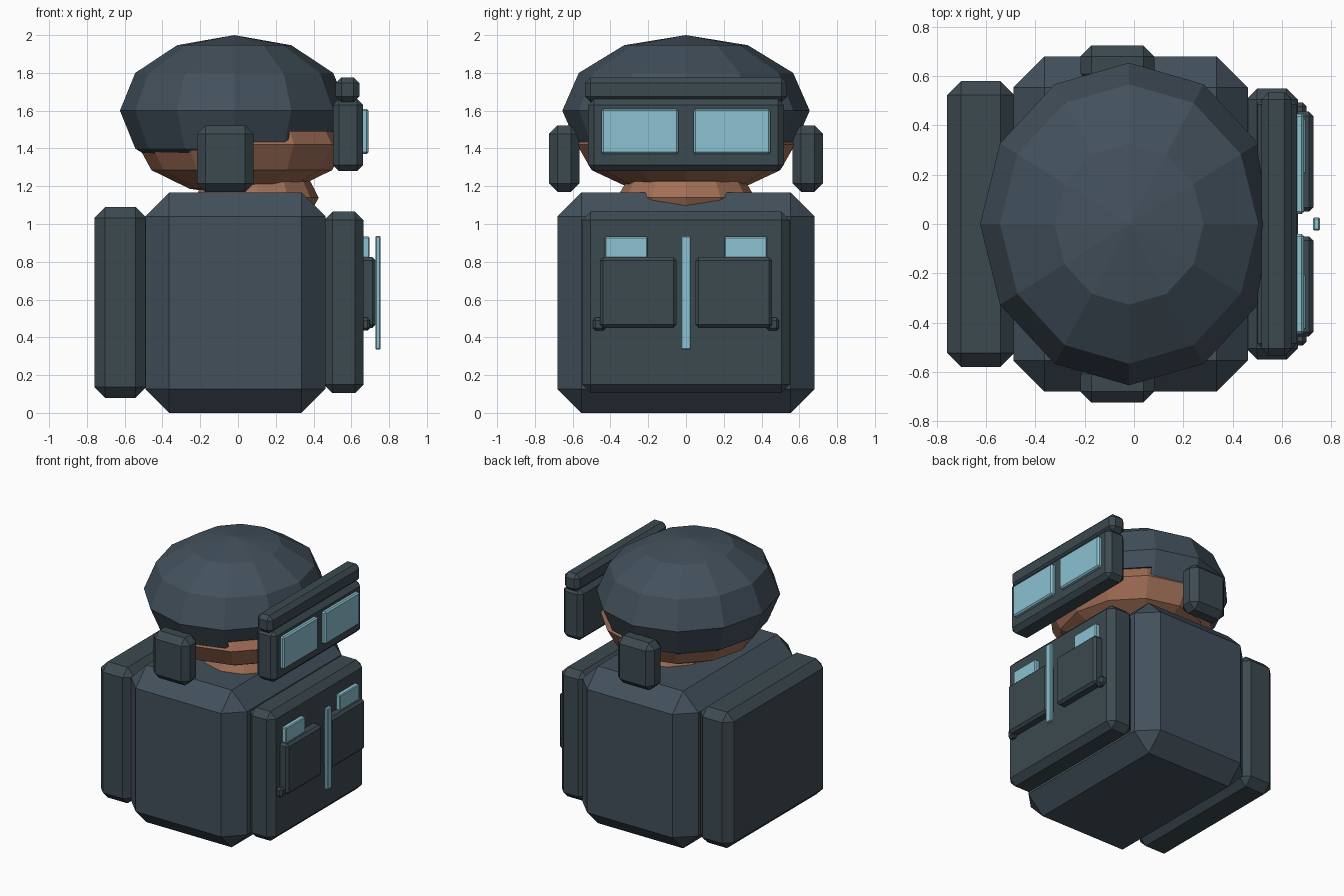
import bpy, bmesh
from mathutils import Matrix, Vector

if "Cube" in bpy.data.objects:
    bpy.data.objects.remove(bpy.data.objects["Cube"])


def material(name, rgb):
    m = bpy.data.materials.new(name)
    m.diffuse_color = (*rgb, 1)
    m.use_nodes = True
    m.node_tree.nodes["Principled BSDF"].inputs["Base Color"].default_value = m.diffuse_color
    return m


CLOTH = material("cloth", (0.055, 0.08, 0.105))
GEAR = material("gear", (0.045, 0.068, 0.08))
SKIN = material("skin", (0.36, 0.16, 0.095))
GLOW = material("glow", (0.26, 0.54, 0.64))


def finish(name, bm, mat):
    bmesh.ops.recalc_face_normals(bm, faces=bm.faces)
    me = bpy.data.meshes.new(name)
    bm.to_mesh(me)
    bm.free()
    me.materials.append(mat)
    ob = bpy.data.objects.new(name, me)
    bpy.context.collection.objects.link(ob)
    return ob


def box(name, x, y, z, chamfer, mat):
    """Chamfered box from (min, max) ranges."""
    bm = bmesh.new()
    size = [r[1] - r[0] for r in (x, y, z)]
    mid = [(r[0] + r[1]) / 2 for r in (x, y, z)]
    bmesh.ops.create_cube(bm, size=1, matrix=Matrix.LocRotScale(Vector(mid), None, Vector(size)))
    bmesh.ops.bevel(bm, geom=bm.edges[:], offset=chamfer, segments=1, profile=0.5, affect='EDGES')
    return finish(name, bm, mat)


def pair(name, x, y, z, chamfer, mat):
    """Same box on both sides of y = 0."""
    box(name + "_left", x, y, z, chamfer, mat)
    box(name + "_right", x, (-y[1], -y[0]), z, chamfer, mat)


def ellipsoid(center, radii):
    bm = bmesh.new()
    bmesh.ops.create_uvsphere(bm, u_segments=12, v_segments=6, radius=1,
                              matrix=Matrix.LocRotScale(Vector(center), None, Vector(radii)))
    return bm


# Body, backpack and chest plate
box("torso", (-0.49, 0.462), (-0.68, 0.68), (0, 1.167), 0.126, CLOTH)
box("backpack", (-0.76, -0.485), (-0.58, 0.58), (0.08, 1.09), 0.057, GEAR)
box("chest_plate", (0.455, 0.665), (-0.55, 0.55), (0.105, 1.065), 0.045, GEAR)

# Chest pouches with glowing inserts and side clips
pair("pouch", (0.645, 0.728), (0.05, 0.456), (0.45, 0.825), 0.017, GEAR)
pair("pouch_insert", (0.65, 0.697), (0.203, 0.43), (0.65, 0.933), 0.006, GLOW)
pair("pouch_clip", (0.64, 0.7), (0.425, 0.493), (0.435, 0.505), 0.015, GEAR)
box("chest_strip", (0.727, 0.755), (-0.026, 0.026), (0.335, 0.937), 0.005, GLOW)

# Neck and head
finish("neck", ellipsoid((0.1, 0, 1.14), (0.327, 0.365, 0.17)), SKIN)
finish("head", ellipsoid((0.02, 0, 1.42), (0.552, 0.577, 0.27)), SKIN)

# Helmet: faceted dome, open below, with a face opening cut at the front
bm = ellipsoid((-0.02, 0, 1.6), (0.605, 0.655, 0.4))
for co, no, clear in (((0, 0, 1.3), (0, 0, -1), True),
                      ((0.265, 0, 0), (1, 0, -0.1), False),
                      ((0, 0, 1.49), (0, 0, 1), False)):
    if not clear and no[0]:
        co, no = (0.265, 0, 1.43), (1, 0, -0.15)
    bmesh.ops.bisect_plane(bm, geom=bm.verts[:] + bm.edges[:] + bm.faces[:],
                           plane_co=co, plane_no=no, clear_outer=clear)
front = Vector((1, 0, -0.15))
opening = []
for f in bm.faces:
    c = f.calc_center_median()
    if c.z < 1.49 and (c - Vector((0.265, 0, 1.43))).dot(front) > 0:
        opening.append(f)
bmesh.ops.delete(bm, geom=opening, context='FACES')
helmet = finish("helmet", bm, CLOTH)
shell = helmet.modifiers.new("shell", 'SOLIDIFY')
shell.thickness = 0.05
shell.offset = -1

# Ear covers
pair("ear_cover", (-0.218, 0.083), (0.565, 0.725), (1.17, 1.522), 0.045, GEAR)

# Goggles: frame, brow bar and two lenses
box("goggle_frame", (0.502, 0.662), (-0.518, 0.518), (1.28, 1.662), 0.032, GEAR)
box("goggle_brow", (0.517, 0.642), (-0.535, 0.535), (1.645, 1.776), 0.03, GEAR)
pair("goggle_lens", (0.645, 0.69), (0.04, 0.447), (1.37, 1.61), 0.01, GLOW)
